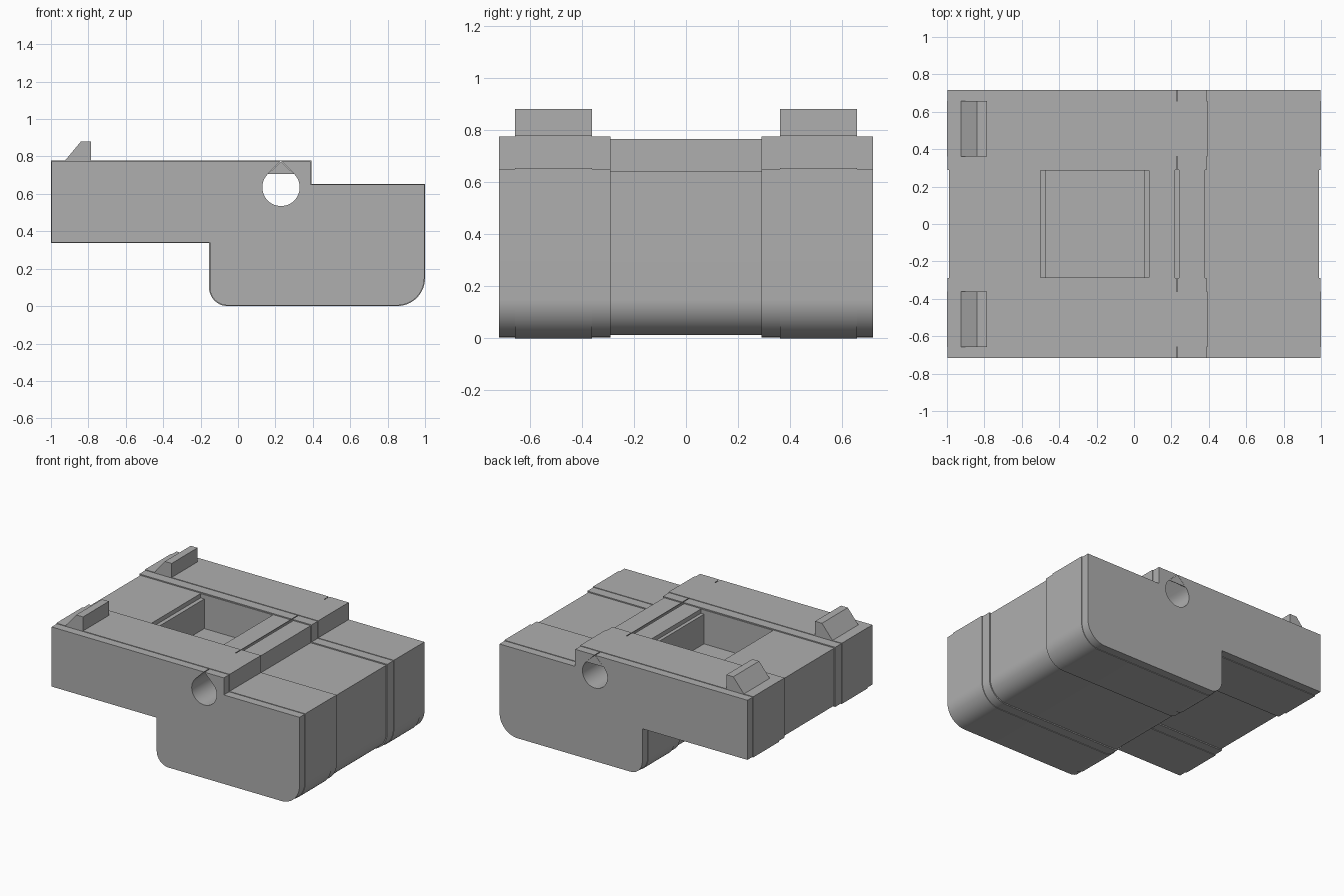
import bpy
import bmesh
from math import sin, cos, pi

if "Cube" in bpy.data.objects:
    bpy.data.objects.remove(bpy.data.objects["Cube"])

grey = bpy.data.materials.new("plain grey")
grey.use_nodes = True
grey.diffuse_color = (0.43, 0.43, 0.43, 1)
grey.node_tree.nodes["Principled BSDF"].inputs["Base Color"].default_value = grey.diffuse_color

HALF_Y = 0.717


def arc(cx, cz, r, start, end, steps):
    """Points on an arc in the xz plane."""
    angles = [start + (end - start) * i / steps for i in range(steps + 1)]
    return [(cx + r * cos(a), cz + r * sin(a)) for a in angles]


def loft(name, stations):
    """Join matching xz outlines at successive y stations into a closed solid."""
    bm = bmesh.new()
    loops = [[bm.verts.new((x, y, z)) for x, z in pts] for y, pts in stations]
    n = len(loops[0])
    for a, b in zip(loops, loops[1:]):
        for i in range(n):
            j = (i + 1) % n
            bm.faces.new((a[i], a[j], b[j], b[i]))
    bm.faces.new(loops[0])
    bm.faces.new(loops[-1])
    bmesh.ops.recalc_face_normals(bm, faces=bm.faces)
    mesh = bpy.data.meshes.new(name)
    bm.to_mesh(mesh)
    bm.free()
    mesh.materials.append(grey)
    obj = bpy.data.objects.new(name, mesh)
    bpy.context.collection.objects.link(obj)
    return obj


def prism(name, pts, y0, y1):
    return loft(name, [(y0, pts), (y1, pts)])


def box(name, x0, x1, y, z0, z1):
    return prism(name, [(x0, z0), (x1, z0), (x1, z1), (x0, z1)], -y, y)


def body_outline(d):
    """Stepped side profile, moved inward by d."""
    pts = [(-1 + d, 0.778 - d), (-1 + d, 0.337 + d), (-0.155 + d, 0.337 + d)]
    pts += arc(-0.055, 0.1, 0.1 - d, pi, 1.5 * pi, 12)
    pts += arc(0.85, 0.15, 0.15 - d, 1.5 * pi, 2 * pi, 16)
    pts += [(1 - d, 0.654 - d), (0.392 - d, 0.654 - d), (0.392 - d, 0.778 - d)]
    return pts


def cut(target, cutter):
    mod = target.modifiers.new("cut", "BOOLEAN")
    mod.operation = "DIFFERENCE"
    mod.solver = "EXACT"
    mod.object = cutter
    bpy.context.view_layer.objects.active = target
    bpy.ops.object.modifier_apply(modifier=mod.name)
    bpy.data.objects.remove(cutter)


# Body: raised bands between slightly recessed edges and a recessed middle
bands = [(-HALF_Y, 0.004), (-0.657, 0.0), (-0.36, 0.004), (-0.29, 0.012),
         (0.29, 0.004), (0.36, 0.0), (0.657, 0.004), (HALF_Y, None)]
stations = []
for (y0, d), (y1, _) in zip(bands, bands[1:]):
    stations += [(y0, body_outline(d)), (y1, body_outline(d))]
body = loft("body", stations)

# Pocket with a shallow ledge on two sides
cut(body, box("ledge_cutter", -0.5, 0.08, 0.285, 0.735, 0.9))
cut(body, box("pocket_cutter", -0.47, 0.055, 0.285, 0.52, 0.9))

# Cross hole with a pointed roof
hole = arc(0.23, 0.635, 0.1, 0.75 * pi, 2.25 * pi, 36) + [(0.23, 0.7765)]
cut(body, prism("hole_cutter", hole, -0.8, 0.8))

# Thin plate closing the pointed roof at the back
prism("hole_roof_plate", [(0.16, 0.707), (0.3, 0.707), (0.23, 0.773)],
      HALF_Y - 0.004, HALF_Y)

# Pair of wedge-shaped catches on top
catch = [(-0.925, 0.77), (-0.785, 0.77), (-0.785, 0.88), (-0.84, 0.88), (-0.925, 0.778)]
for side, y0, y1 in (("right", -0.657, -0.36), ("left", 0.36, 0.657)):
    prism(side + "_catch", catch, y0, y1)

# Smooth the rounded corners and hole, keep the edges sharp
bpy.ops.object.select_all(action="DESELECT")
body.select_set(True)
bpy.context.view_layer.objects.active = body
bpy.ops.object.shade_smooth_by_angle(angle=0.5)
